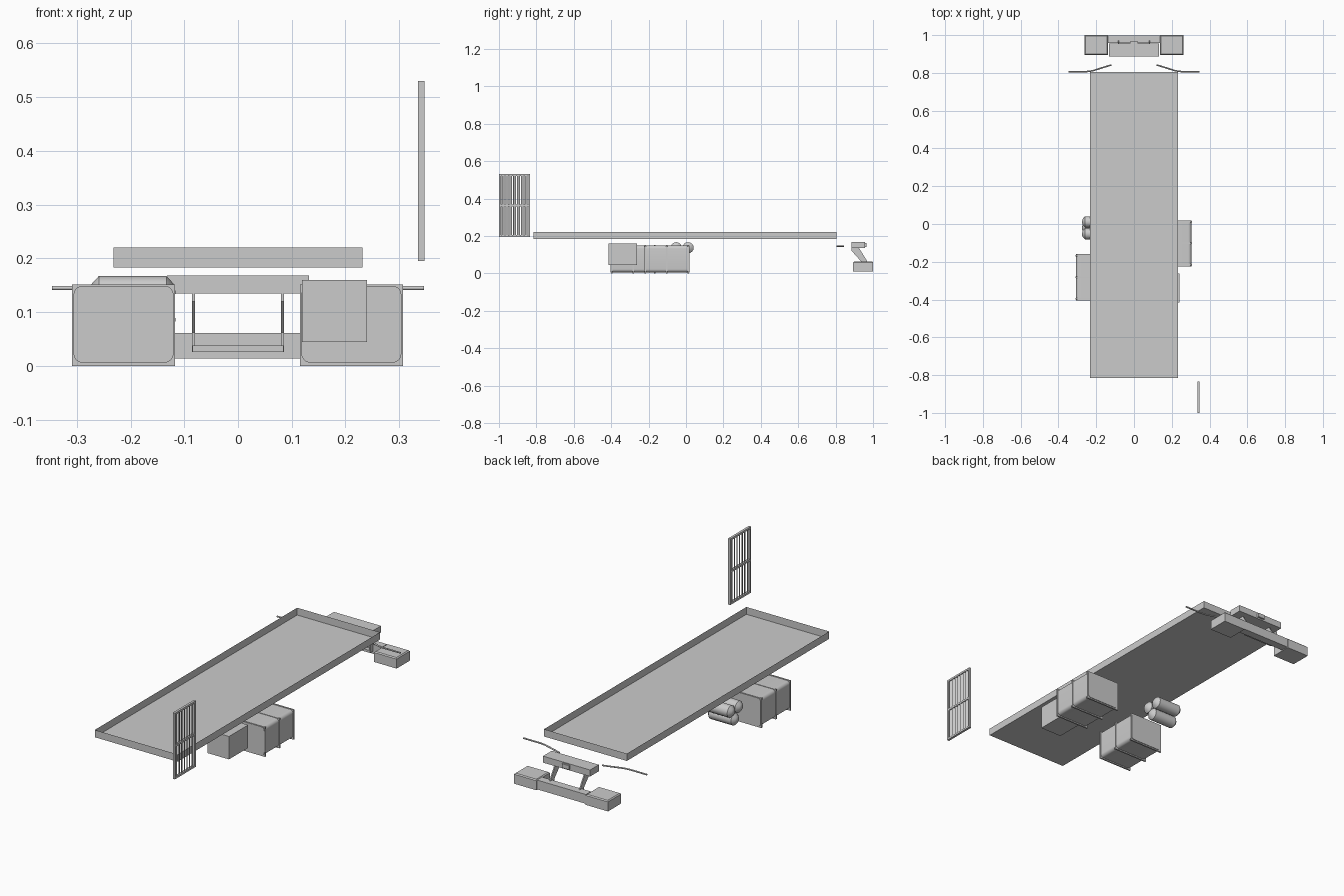
import bpy, bmesh, math
from mathutils import Matrix, Vector

if "Cube" in bpy.data.objects:
    bpy.data.objects.remove(bpy.data.objects["Cube"])


def finish(name, bm, smooth=False):
    bmesh.ops.recalc_face_normals(bm, faces=bm.faces[:])
    me = bpy.data.meshes.new(name)
    bm.to_mesh(me)
    bm.free()
    ob = bpy.data.objects.new(name, me)
    bpy.context.collection.objects.link(ob)
    if smooth:
        bpy.ops.object.select_all(action='DESELECT')
        ob.select_set(True)
        bpy.context.view_layer.objects.active = ob
        bpy.ops.object.shade_smooth_by_angle(angle=math.radians(35))
    return ob


def add_box(bm, x0, x1, y0, y1, z0, z1, rot=None):
    c = Vector(((x0 + x1) / 2, (y0 + y1) / 2, (z0 + z1) / 2))
    m = Matrix.Translation(c) @ (rot or Matrix()) @ Matrix.Diagonal((x1 - x0, y1 - y0, z1 - z0, 1))
    return bmesh.ops.create_cube(bm, size=1, matrix=m)['verts']


def box(name, *b):
    bm = bmesh.new()
    add_box(bm, *b)
    return finish(name, bm)


def prism(name, pts, offset, smooth=False):
    """Extrude a closed 3D outline along an offset."""
    bm = bmesh.new()
    f = bm.faces.new([bm.verts.new(p) for p in pts])
    r = bmesh.ops.extrude_face_region(bm, geom=[f], use_keep_orig=True)
    bmesh.ops.translate(bm, vec=offset, verts=[v for v in r['geom'] if isinstance(v, bmesh.types.BMVert)])
    return finish(name, bm, smooth)


def rounded_rect(x0, x1, z0, z1, r, y, n=6):
    pts = []
    for k, (cx, cz) in enumerate([(x1 - r, z1 - r), (x0 + r, z1 - r), (x0 + r, z0 + r), (x1 - r, z0 + r)]):
        for i in range(n + 1):
            a = math.pi / 2 * (k + i / n)
            pts.append((cx + r * math.cos(a), y, cz + r * math.sin(a)))
    return pts


# open shallow deck tray (thin sheet walls)
bm = bmesh.new()
add_box(bm, -0.232, 0.232, -0.815, 0.805, 0.183, 0.22)
bm.normal_update()
bmesh.ops.delete(bm, geom=[f for f in bm.faces if f.normal.z > 0.9], context='FACES')
finish("deck_tray", bm)

# side grille: frame, mid rail and angled slats
bm = bmesh.new()
gx0, gx1, gy0, gy1, gz0, gz1 = 0.335, 0.347, -1.0, -0.833, 0.195, 0.53
for y in (gy0, gy1 - 0.01):
    add_box(bm, gx0, gx1, y, y + 0.01, gz0, gz1)
for z in (gz0, 0.357, gz1 - 0.01):
    add_box(bm, gx0, gx1, gy0 + 0.01, gy1 - 0.01, z, z + 0.01)
finish("grille_frame", bm)
bm = bmesh.new()
for i in range(7):
    y = gy0 + 0.022 + i * 0.0205
    add_box(bm, 0.3395, 0.3425, y - 0.008, y + 0.008, gz0 + 0.008, gz1 - 0.008,
            Matrix.Rotation(math.radians(28), 4, 'Z'))
finish("grille_slats", bm)

# fuel tanks with square mounting brackets and straps
for side, x0, x1, y0, y1 in (("left", -0.309, -0.117, -0.404, -0.16), ("right", 0.115, 0.307, -0.224, 0.018)):
    prism(side + "_fuel_tank", rounded_rect(x0 + 0.003, x1 - 0.003, 0.006, 0.149, 0.017, y0), (0, y1 - y0, 0), True)
    for i, y in enumerate((y0 + 0.003, (y0 + y1) / 2 - 0.004, y1 - 0.011)):
        box(f"{side}_tank_bracket_{i}", x0, x1, y, y + 0.008, 0.0, 0.151)

# battery box
box("battery_box", 0.119, 0.24, -0.415, -0.262, 0.044, 0.16)

# three air cylinders lying across the frame, with domed ends
for i, (y, z) in enumerate([(-0.052, 0.137), (0.011, 0.137), (-0.02, 0.086)]):
    prof = [(0, 0), (0.004, 0.016), (0.017, 0.03), (0.143, 0.03), (0.156, 0.016), (0.16, 0)]
    bm = bmesh.new()
    vs = [bm.verts.new((-0.276 + a, y, z + r)) for a, r in prof]
    es = [bm.edges.new(p) for p in zip(vs, vs[1:])]
    bmesh.ops.spin(bm, geom=vs + es, cent=(0, y, z), axis=(1, 0, 0), angle=math.tau, steps=16)
    bmesh.ops.remove_doubles(bm, verts=bm.verts[:], dist=1e-5)
    finish(f"air_cylinder_{i}", bm, True)

# rear bumper: centre bar and top beam
box("bumper_bar", -0.137, 0.137, 0.957, 0.997, 0.014, 0.061)
box("bumper_beam", -0.132, 0.132, 0.886, 0.956, 0.135, 0.168)
box("beam_latch", -0.02, 0.02, 0.95, 0.965, 0.142, 0.163)
box("bumper_cross_plate", -0.085, 0.085, 0.935, 0.96, 0.026, 0.038)

for s, side in ((-1, "left"), (1, "right")):
    # light boxes with a chamfered top
    bm = bmesh.new()
    a, b = sorted((s * 0.137, s * 0.263))
    add_box(bm, a, b, 0.894, 1.0, 0.01, 0.063)
    top = [e for e in bm.edges if all(v.co.z > 0.06 for v in e.verts)]
    bmesh.ops.bevel(bm, geom=top, offset=0.005, segments=1, affect='EDGES')
    finish(side + "_light_box", bm)
    # slanted bumper arms
    prism(side + "_bumper_arm",
          [(s * 0.08, y, z) for y, z in ((0.886, 0.136), (0.925, 0.136), (0.972, 0.06), (0.972, 0.026),
                                         (0.938, 0.026), (0.938, 0.062), (0.886, 0.12))], (s * 0.006, 0, 0))
    # mud flap hanger rods, bent inwards
    cu = bpy.data.curves.new(side + "_hanger_rod", 'CURVE')
    cu.dimensions = '3D'
    cu.bevel_depth = 0.004
    cu.bevel_resolution = 2
    cu.use_fill_caps = True
    sp = cu.splines.new('POLY')
    path = [(0.346, 0.807), (0.25, 0.807), (0.22, 0.811), (0.16, 0.83), (0.12, 0.842)]
    sp.points.add(len(path) - 1)
    for p, (x, y) in zip(sp.points, path):
        p.co = (s * x, y, 0.145, 1)
    bpy.context.collection.objects.link(bpy.data.objects.new(side + "_hanger_rod", cu))
